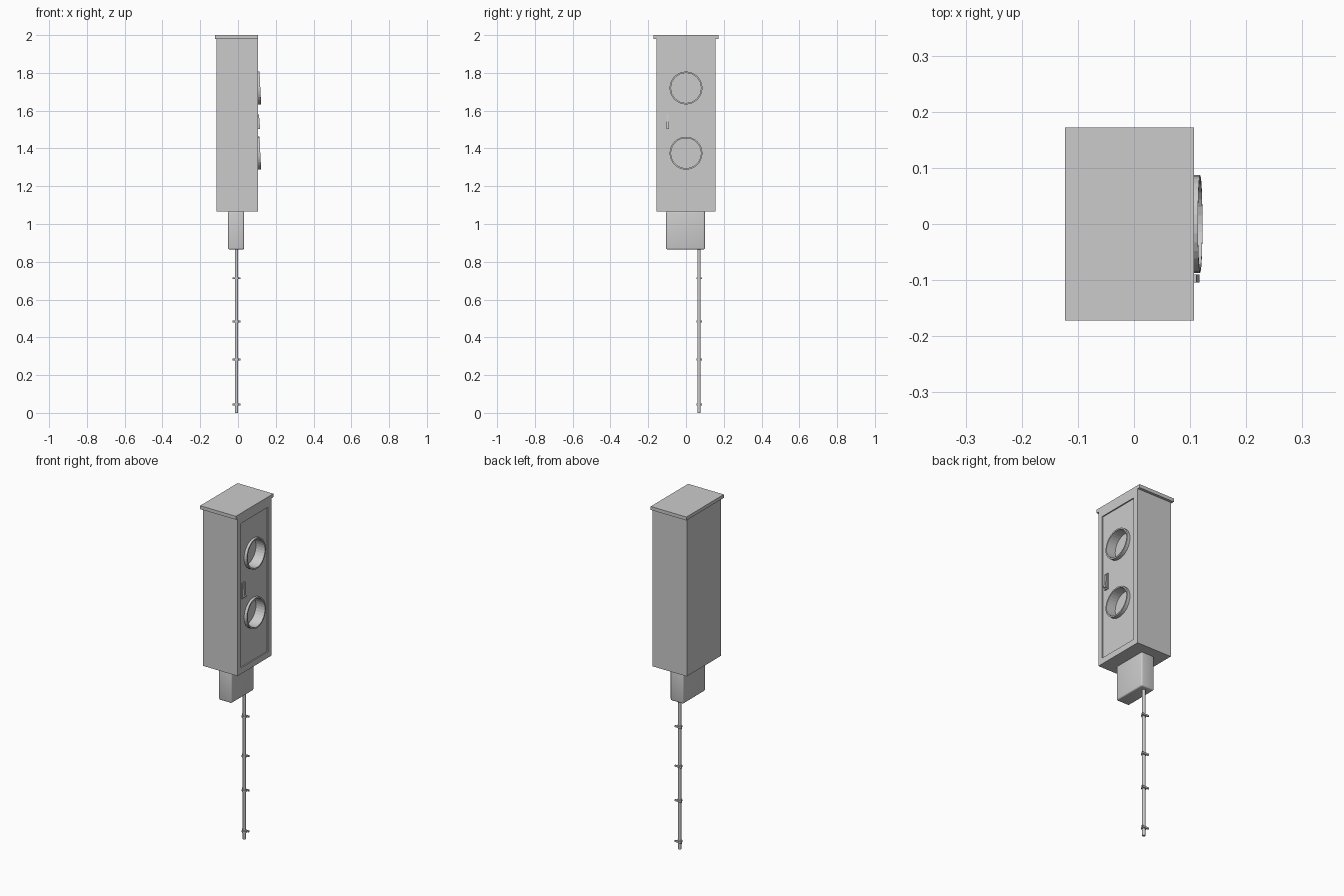
import bpy, bmesh, math

if "Cube" in bpy.data.objects:
    bpy.data.objects.remove(bpy.data.objects["Cube"])


def make(name, bm):
    bmesh.ops.recalc_face_normals(bm, faces=bm.faces[:])
    me = bpy.data.meshes.new(name)
    bm.to_mesh(me)
    bm.free()
    ob = bpy.data.objects.new(name, me)
    bpy.context.collection.objects.link(ob)
    return ob


def box(name, x, y, z, bevel=0):
    bm = bmesh.new()
    bmesh.ops.create_cube(bm, size=1)
    for v in bm.verts:
        v.co = [r[0] + (c + 0.5) * (r[1] - r[0]) for c, r in zip(v.co, (x, y, z))]
    if bevel:
        bmesh.ops.bevel(bm, geom=bm.edges[:], offset=bevel, segments=3,
                        profile=0.5, affect='EDGES')
    return make(name, bm)


def rod(name, x, y, z0, z1, r, n=12):
    bm = bmesh.new()
    bmesh.ops.create_cone(bm, cap_ends=True, segments=n, radius1=r, radius2=r, depth=z1 - z0)
    bmesh.ops.translate(bm, verts=bm.verts, vec=(x, y, (z0 + z1) / 2))
    return make(name, bm)


def lathe_x(name, profile, zc, tilt=0.0, n=32):
    """Spin (x, radius, slanted) points about the x axis; slanted points lean out at the bottom."""
    bm = bmesh.new()
    loops = []
    for x, r, slanted in profile:
        loop = []
        for i in range(n):
            a = 2 * math.pi * i / n
            lean = -tilt * math.sin(a) if slanted else 0
            loop.append(bm.verts.new((x + lean, r * math.cos(a), zc + r * math.sin(a))))
        loops.append(loop)
    for a, b in zip(loops, loops[1:]):
        for i in range(n):
            j = (i + 1) % n
            bm.faces.new((a[i], a[j], b[j], b[i]))
    bm.faces.new(loops[0])
    bm.faces.new(loops[-1])
    return make(name, bm)


# Cabinet with recessed door and two lamp wells
cabinet = box("cabinet", (-0.115, 0.107), (-0.157, 0.157), (1.065, 1.98))
cutters = [box("door_cutter", (0.100, 0.2), (-0.127, 0.125), (1.10, 1.94))]
lamp_heights = (1.72, 1.375)
for z in lamp_heights:
    cutters.append(lathe_x("well_cutter", [(0.05, 0.084, 0), (0.2, 0.084, 0)], z))
bpy.context.view_layer.objects.active = cabinet
for c in cutters:
    c.hide_render = True
    m = cabinet.modifiers.new("cut", 'BOOLEAN')
    m.operation = 'DIFFERENCE'
    m.solver = 'EXACT'
    m.object = c
    bpy.ops.object.modifier_apply(modifier=m.name)
for c in cutters:
    bpy.data.objects.remove(c)

# Roof lid, overhanging at the sides and back
box("roof_lid", (-0.123, 0.107), (-0.172, 0.172), (1.98, 2.0))

# Lamp rims: short tubes with slanted lips and a sunken lens
for i, z in enumerate(lamp_heights):
    lathe_x(f"lamp_rim_{i + 1}",
            [(0.052, 0.0845, 0), (0.098, 0.0845, 0), (0.098, 0.087, 0), (0.118, 0.087, 1),
             (0.118, 0.079, 1), (0.060, 0.079, 0)], z, tilt=0.004)

# Door handle: back plate and a lever
box("handle_plate", (0.098, 0.106), (-0.111, -0.084), (1.495, 1.587))
lever = box("handle_lever", (0.104, 0.111), (-0.104, -0.090), (1.503, 1.579))
for v in lever.data.vertices:
    if v.co.x > 0.11 and v.co.z < 1.54:
        v.co.x = 0.117

# Junction box under the cabinet
neck = box("junction_box", (-0.052, 0.032), (-0.105, 0.100), (0.865, 1.068), bevel=0.008)

# Cable conduit with clips
cx, cy = -0.008, 0.069
conduit = rod("conduit", cx, cy, 0.0, 0.87, 0.0085)
clips = []
for i, z in enumerate((0.045, 0.283, 0.483, 0.713)):
    clips.append(rod(f"clip_band_{i + 1}", cx, cy, z - 0.005, z + 0.005, 0.0135))
    box(f"clip_base_{i + 1}", (cx - 0.022, cx + 0.022), (cy + 0.009, cy + 0.015),
        (z - 0.005, z + 0.005))

# Smooth the rounded parts
for ob in [neck, conduit] + clips:
    bpy.ops.object.select_all(action='DESELECT')
    ob.select_set(True)
    bpy.context.view_layer.objects.active = ob
    bpy.ops.object.shade_smooth_by_angle(angle=math.radians(40))
